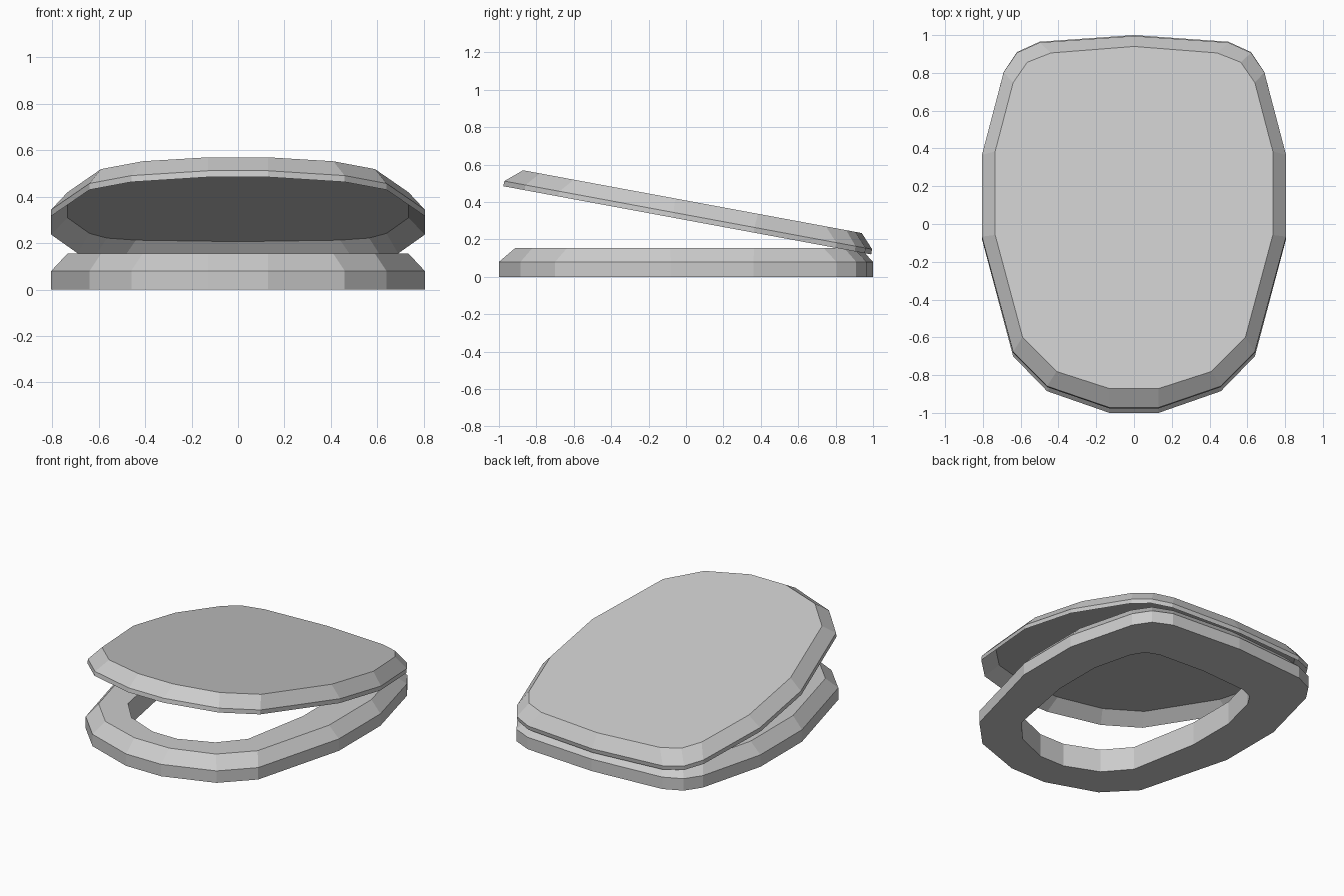
import bpy, bmesh
from math import sin, cos, radians
from mathutils import Matrix, Vector

if "Cube" in bpy.data.objects:
    bpy.data.objects.remove(bpy.data.objects["Cube"])

# Right-half outlines, front to back (the last point lies on the centre line)
OUTER = [(.13, -1), (.46, -.885), (.64, -.70), (.805, -.08), (.805, .36),
         (.69, .805), (.62, .91), (.50, .965), (0, 1)]
INSET = [(.13, -.912), (.41, -.82), (.59, -.635), (.735, -.085), (.735, .365),
         (.64, .735), (.565, .845), (.44, .895), (0, .93)]
HOLE = [(.09, -.775), (.31, -.685), (.445, -.53), (.53, -.07), (.53, .26),
        (.465, .52), (.415, .60), (.33, .635), (0, .655)]


def loop(bm, half, z):
    full = half + [(-x, y) for x, y in reversed(half[:-1])]
    return [bm.verts.new((x, y, z)) for x, y in full]


def bridge(bm, a, b):
    n = len(a)
    for i in range(n):
        j = (i + 1) % n
        bm.faces.new((a[i], a[j], b[j], b[i]))


def finish(bm, name):
    bmesh.ops.recalc_face_normals(bm, faces=bm.faces)
    mesh = bpy.data.meshes.new(name)
    bm.to_mesh(mesh)
    bm.free()
    obj = bpy.data.objects.new(name, mesh)
    bpy.context.collection.objects.link(obj)
    return obj


# Seat ring: outer wall, chamfer, flat top, hole wall, flat underside
bm = bmesh.new()
rings = [loop(bm, OUTER, 0), loop(bm, OUTER, .08), loop(bm, INSET, .155),
         loop(bm, HOLE, .155), loop(bm, HOLE, 0)]
for i in range(5):
    bridge(bm, rings[i], rings[(i + 1) % 5])
finish(bm, "seat")

# Lid: thin shell with a chamfered edge and hollow underside
bm = bmesh.new()
rings = [loop(bm, INSET, .075), loop(bm, OUTER, 0),
         loop(bm, OUTER, .028), loop(bm, INSET, .103)]
for a, b in zip(rings, rings[1:]):
    bridge(bm, a, b)
bm.faces.new(rings[0])
bm.faces.new(rings[-1])
lid = finish(bm, "lid")

# Tilt the lid open around its back edge
lid.matrix_world = (Matrix.Translation((0, .99, .12))
                    @ Matrix.Rotation(radians(-10.5), 4, 'X')
                    @ Matrix.Translation((0, -1, 0)))
